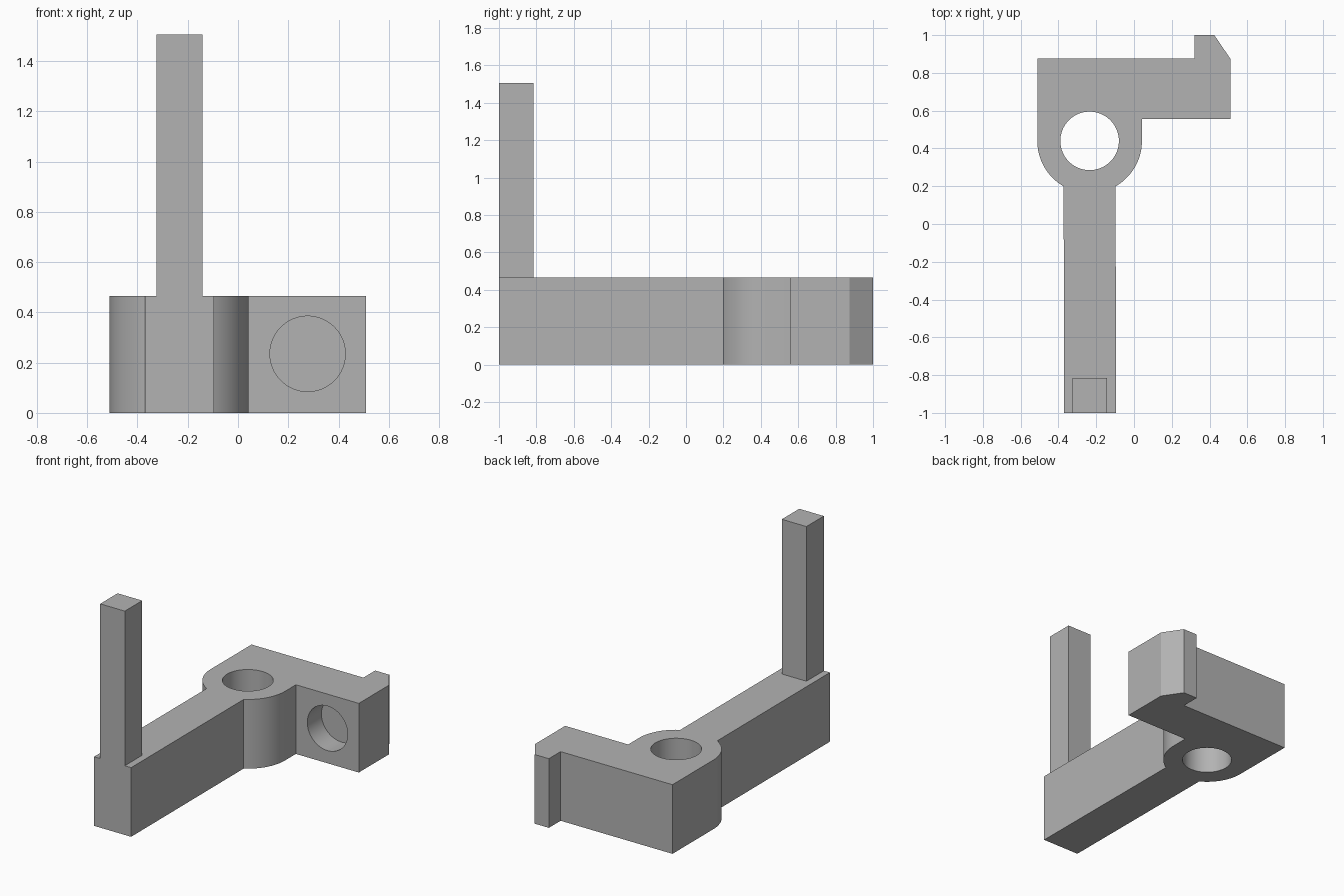
import bpy
import bmesh
from math import radians, sin, cos, atan2, pi

HEIGHT = 0.465
HUB = (-0.235, 0.44)
HUB_R = 0.277
ARM_L, ARM_R = -0.37, -0.095

cube = bpy.data.objects.get("Cube")
if cube:
    bpy.data.objects.remove(cube)

grey = bpy.data.materials.new("plain grey")
grey.use_nodes = True
color = (0.45, 0.45, 0.45, 1)
grey.diffuse_color = color
grey.node_tree.nodes["Principled BSDF"].inputs["Base Color"].default_value = color


def extrude_outline(name, outline, z0, z1):
    """Solid prism from a counter-clockwise outline."""
    bm = bmesh.new()
    base = bm.faces.new([bm.verts.new((x, y, z0)) for x, y in outline])
    top = bmesh.ops.extrude_face_region(bm, geom=[base], use_keep_orig=True)
    verts = [g for g in top["geom"] if isinstance(g, bmesh.types.BMVert)]
    bmesh.ops.translate(bm, verts=verts, vec=(0, 0, z1 - z0))
    bmesh.ops.recalc_face_normals(bm, faces=bm.faces[:])
    mesh = bpy.data.meshes.new(name)
    bm.to_mesh(mesh)
    bm.free()
    mesh.materials.append(grey)
    obj = bpy.data.objects.new(name, mesh)
    bpy.context.collection.objects.link(obj)
    return obj


def hub_arc(start, end, steps=20):
    """Points on the hub's outer wall."""
    angles = [start + (end - start) * i / steps for i in range(steps + 1)]
    return [(HUB[0] + HUB_R * cos(a), HUB[1] + HUB_R * sin(a)) for a in angles]


def drill(target, name, location, radius, depth, rotation=(0, 0, 0)):
    """Cut a round hole, then discard the cutter."""
    bpy.ops.mesh.primitive_cylinder_add(vertices=64, radius=radius, depth=depth,
                                        location=location, rotation=rotation)
    cutter = bpy.context.object
    cutter.name = name
    cutter.hide_render = True
    cutter.data.materials.append(grey)
    mod = target.modifiers.new(name, 'BOOLEAN')
    mod.operation = 'DIFFERENCE'
    mod.solver = 'EXACT'
    mod.object = cutter
    bpy.ops.object.select_all(action='DESELECT')
    target.select_set(True)
    bpy.context.view_layer.objects.active = target
    bpy.ops.object.modifier_apply(modifier=mod.name)
    bpy.data.objects.remove(cutter)


# Bracket body: arm, rounded hub, side block and hooked rear lip
half_arm = (ARM_R - ARM_L) / 2
neck = atan2(-(HUB_R ** 2 - half_arm ** 2) ** 0.5, half_arm)
outline = [(ARM_L, -1), (ARM_R, -1)]
outline += hub_arc(neck, 0)
outline += [(0.042, 0.555), (0.51, 0.555), (0.51, 0.875), (0.425, 1),
            (0.32, 1), (0.32, 0.875), (-0.512, 0.875)]
outline += hub_arc(-pi, -pi - neck)
body = extrude_outline("bracket_body", outline, 0, HEIGHT)

# Through hole in the hub, blind pocket in the front of the side block
drill(body, "hub_hole", (*HUB, HEIGHT / 2), 0.155, 1)
pocket_depth = 0.15
drill(body, "front_pocket", (0.277, 0.555, 0.235), 0.15, 2 * pocket_depth,
      (radians(90), 0, 0))
bpy.ops.object.shade_smooth_by_angle(angle=radians(30))

# Square upright post at the front end of the arm
post = [(-0.325, -1), (-0.142, -1), (-0.142, -0.815), (-0.325, -0.815)]
extrude_outline("upright_post", post, HEIGHT, 1.505)
